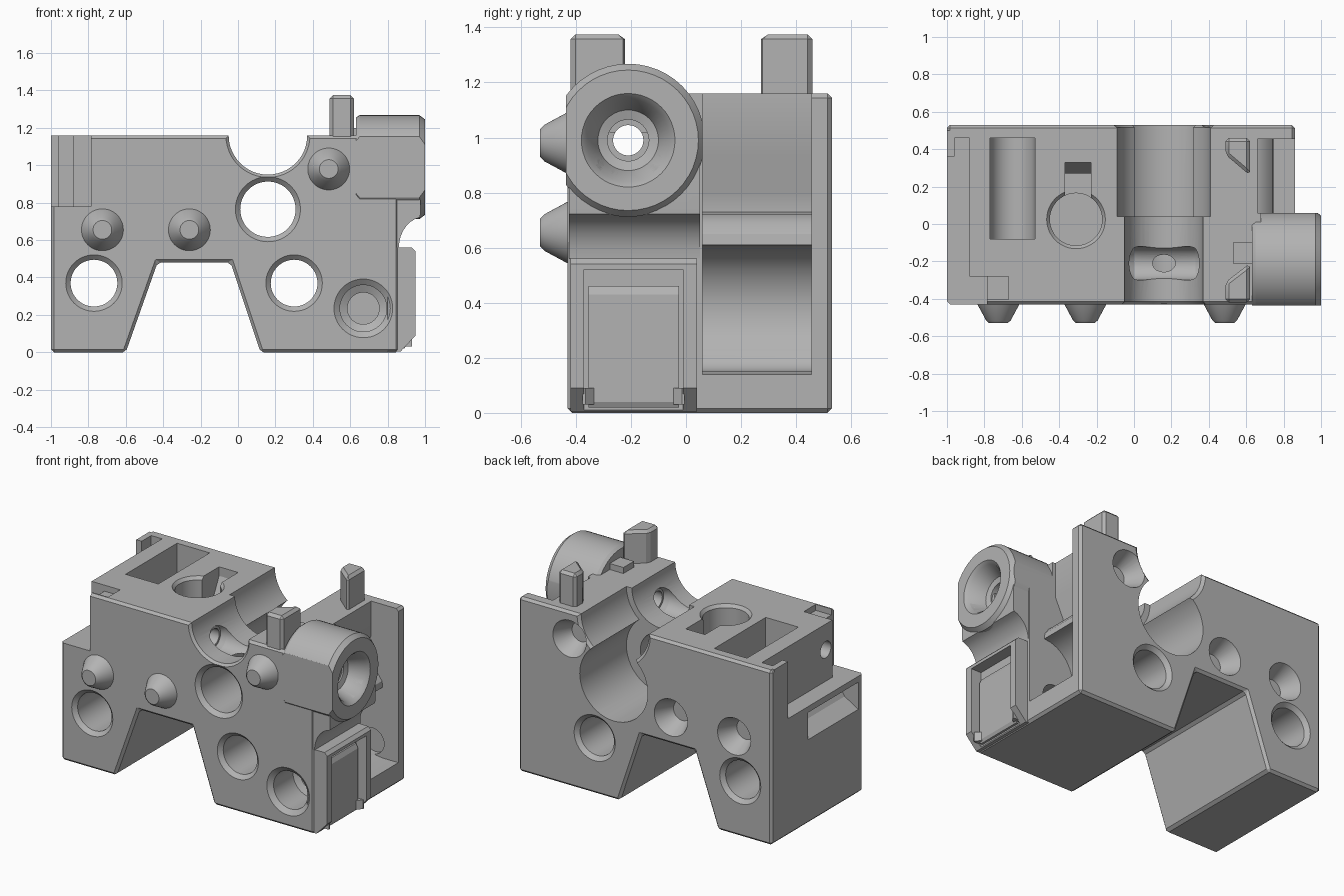
import bpy, bmesh, math

cube = bpy.data.objects.get("Cube")
if cube:
    bpy.data.objects.remove(cube, do_unlink=True)

grey = bpy.data.materials.new("plain_grey")
grey.use_nodes = True
grey.diffuse_color = (0.45, 0.45, 0.45, 1)
grey.node_tree.nodes["Principled BSDF"].inputs["Base Color"].default_value = (0.45, 0.45, 0.45, 1)


def place(p, t, axis):
    u, v = p
    return {"x": (t, u, v), "y": (u, t, v), "z": (u, v, t)}[axis]


def loft(name, axis, rings):
    """Solid through matching outlines placed along an axis."""
    bm = bmesh.new()
    rows = [[bm.verts.new(place(p, t, axis)) for p in pts] for pts, t in rings]
    n = len(rows[0])
    for a, b in zip(rows, rows[1:]):
        for i in range(n):
            bm.faces.new((a[i], a[(i + 1) % n], b[(i + 1) % n], b[i]))
    bm.faces.new(rows[0])
    bm.faces.new(rows[-1])
    bmesh.ops.recalc_face_normals(bm, faces=bm.faces[:])
    mesh = bpy.data.meshes.new(name)
    bm.to_mesh(mesh)
    bm.free()
    mesh.materials.append(grey)
    ob = bpy.data.objects.new(name, mesh)
    bpy.context.collection.objects.link(ob)
    return ob


def prism(name, axis, pts, a, b):
    return loft(name, axis, [(pts, a), (pts, b)])


def box(name, x, y, z):
    return prism(name, "z", [(x[0], y[0]), (x[1], y[0]), (x[1], y[1]), (x[0], y[1])], *z)


def circle(c, r, n=48):
    return [(c[0] + r * math.cos(math.tau * i / n), c[1] + r * math.sin(math.tau * i / n)) for i in range(n)]


def turned(name, axis, c, steps):
    """Round solid from (radius, position) steps."""
    return loft(name, axis, [(circle(c, r), t) for r, t in steps])


def bake(ob):
    dg = bpy.context.evaluated_depsgraph_get()
    mesh = bpy.data.meshes.new_from_object(ob.evaluated_get(dg))
    ob.modifiers.clear()
    ob.data = mesh


def bevel(ob, width):
    m = ob.modifiers.new("edge", "BEVEL")
    m.width, m.segments, m.limit_method = width, 1, "ANGLE"
    bake(ob)


def combine(ob, tools, operation="DIFFERENCE"):
    for tool in tools:
        tool.hide_render = True
        m = ob.modifiers.new("cut", "BOOLEAN")
        m.operation, m.solver, m.object = operation, "EXACT", tool
    bake(ob)
    for tool in tools:
        bpy.data.objects.remove(tool, do_unlink=True)


FRONT, BACK, TOP = -0.43, 0.53, 1.16
BORE = (-0.21, 0.99)

# Main block with the tapered notch underneath
body = prism("body", "y", [(-1, 0), (-0.6, 0), (-0.43, 0.48), (-0.04, 0.48), (0.12, 0),
                           (0.86, 0), (0.86, TOP), (-1, TOP)], FRONT, BACK)
bevel(body, 0.016)
cuts = []

# Through holes with chamfered mouths
for c, r in (((-0.77, 0.37), 0.125), ((0.3, 0.37), 0.125), ((0.16, 0.765), 0.148)):
    w = r + 0.026
    cuts.append(turned("hole_cut", "y", c, [(w, -0.5), (w, FRONT), (r, FRONT + 0.025),
                                            (r, BACK - 0.025), (w, BACK), (w, 0.6)]))

# Stepped channel across the top, wider behind
mid = (0.16, TOP)
cuts.append(turned("channel_cut", "y", mid, [(0.225, -0.5), (0.225, FRONT), (0.21, FRONT + 0.015), (0.21, 0.06)]))
cuts.append(turned("wide_channel_cut", "y", mid, [(0.25, 0.04), (0.25, BACK - 0.015), (0.27, BACK), (0.27, 0.6)]))
cuts.append(turned("rear_bore_cut", "y", (0.16, 0.77), [(0.25, 0.04), (0.25, 0.6)]))

# Cross bore and its enlarged middle
cuts.append(turned("cross_bore_cut", "x", BORE, [(0.055, -1.1), (0.055, 1.1)]))
cuts.append(turned("cross_bore_mouth_cut", "x", BORE, [(0.07, -0.03), (0.09, 0), (0.09, 0.33), (0.07, 0.36)]))

# Rear sockets matching the front pegs
pegs = ((-0.725, 0.655), (-0.26, 0.655), (0.485, 0.98))
for c in pegs:
    cuts.append(turned("socket_cut", "y", c, [(0.065, 0.41), (0.122, BACK), (0.122, 0.6)]))

# Counterbored hole at the lower right of the front
low = (0.67, 0.235)
cuts.append(turned("counterbore_cut", "y", low, [(0.157, -0.5), (0.157, FRONT), (0.125, FRONT + 0.025), (0.125, -0.2),
                                                 (0.085, -0.18), (0.085, 0.49)]))

# Long pocket and keyhole in the top
pocket = [(-0.77, 1.3), (-0.77, 0.9)]
pocket += [(-0.65 - 0.12 * math.cos(a * math.pi / 12), 0.9 - 0.12 * math.sin(a * math.pi / 12)) for a in range(1, 12)]
pocket += [(-0.53, 0.9), (-0.53, 1.3)]
cuts.append(prism("pocket_cut", "y", pocket, -0.08, 0.46))
cuts.append(turned("keyhole_round_cut", "z", (-0.31, 0.025), [(0.14, 0.6), (0.14, TOP - 0.02), (0.157, TOP), (0.157, 1.3)]))
cuts.append(prism("keyhole_slot_cut", "x", [(0.05, 1.3), (0.33, 1.3), (0.33, 1.1), (0.27, 0.98), (0.27, 0.75), (0.05, 0.75)],
                  -0.37, -0.23))

# Stepped shelf on the left end, with the window below it
cuts.append(box("shelf_cut", (-1.1, -0.88), (-0.6, 0.46), (0.78, 1.3)))
cuts.append(box("front_shelf_cut", (-1.1, -0.785), (-0.6, -0.28), (0.78, 1.3)))
cuts.append(box("shallow_step_cut", (-0.9, -0.67), (-0.405, -0.28), (1.12, 1.3)))
cuts.append(prism("window_cut", "y", [(-1.1, 0.53), (-1, 0.56), (-0.9, 0.62), (-0.82, 0.74), (-1.1, 0.74)], -0.38, 0.15))

# Open side bay with its curved inner wall
bay = [(1, 1.3), (0.66, 1.3), (0.66, 0.93), (0.6, 0.8), (0.6, 0.73), (0.66, 0.72), (0.71, 0.69), (0.74, 0.65), (0.745, 0.61)]
bay += [(0.745 - 0.22 * math.sin(a * math.pi / 14), 0.375 + 0.235 * math.cos(a * math.pi / 14)) for a in range(1, 14)]
bay += [(0.745, 0.14), (1, 0.14)]
cuts.append(prism("bay_cut", "y", bay, 0.06, 0.455))
cuts.append(box("shoulder_cut", (0.68, 1), (-0.6, 0.07), (1.02, 1.3)))
combine(body, cuts)

# Upright tab at the left rear corner
box("corner_tab", (-1, -0.96), (0.36, 0.5), (0.78, TOP))

# Round boss on the right, flattened front and rear
boss = turned("boss", "x", BORE, [(0.265, 0.63), (0.278, 0.65), (0.278, 0.97), (0.255, 1)])
combine(boss, [box("boss_trim", (0.5, 1.1), (FRONT - 0.005, 0.06), (0.6, 1.4))], "INTERSECT")
gusset_curve = [(1 - 0.14 * math.sin(a * math.pi / 16), 0.56 + 0.165 * math.cos(a * math.pi / 16)) for a in range(1, 9)]
gusset = prism("boss_gusset", "y", [(0.8, 0.56), (0.8, 0.95), (0.975, 0.95), (0.975, 0.74)] + gusset_curve, FRONT + 0.005, 0.05)
for part in (boss, gusset):
    combine(part, [turned("recess_cut", "x", BORE, [(0.055, 0.6), (0.055, 0.8), (0.075, 0.801), (0.075, 0.87),
                                                    (0.11, 0.88), (0.15, 0.98), (0.17, 1), (0.17, 1.1)])])

# Tapered front pegs
for i, c in enumerate(pegs):
    turned(f"front_peg_{i + 1}", "y", c, [(0.112, FRONT + 0.02), (0.112, FRONT), (0.066, -0.515), (0.05, -0.53)])

# Angled posts on top
for name, y in (("front_post", -0.42), ("rear_post", 0.26)):
    if y < 0:
        pts = [(0.49, y), (0.62, y), (0.62, y + 0.21), (0.49, y + 0.11)]
    else:
        pts = [(0.49, y + 0.11), (0.62, y), (0.62, y + 0.2), (0.49, y + 0.2)]
    bevel(prism(name, "z", pts, 1.1, 1.375), 0.018)
box("top_ledge", (0.53, 0.64), (-0.21, -0.1), (1.1, 1.2))

# Clip frame on the right end, with its recessed panel
clip = prism("clip_frame", "y", [(0.8, 0.005), (0.87, 0.005), (0.95, 0.09), (0.95, 0.54), (0.93, 0.56), (0.8, 0.56)], -0.42, 0.04)
combine(clip, [box("clip_cut", (0.875, 1.1), (-0.37, -0.01), (-0.1, 0.52)),
               turned("clip_hole_cut", "y", low, [(0.125, -0.5), (0.125, -0.2)])])
panel = prism("clip_panel", "y", [(0.86, 0.02), (0.89, 0.02), (0.9, 0.04), (0.9, 0.43), (0.885, 0.46), (0.86, 0.46)], -0.355, -0.025)
for side, y in (("front", -0.365), ("rear", -0.015)):
    s = 1 if y < -0.2 else -1
    prism(f"clip_hook_{side}", "z", [(0.86, y - s * 0.01), (0.93, y - s * 0.01), (0.93, y), (0.9, y + s * 0.03), (0.86, y + s * 0.03)],
          0.03, 0.09)

# Smooth the round surfaces, keep edges crisp
bpy.ops.object.select_all(action="DESELECT")
for ob in bpy.context.scene.objects:
    if ob.type == "MESH" and ob.data.materials and ob.data.materials[0] == grey:
        ob.select_set(True)
bpy.context.view_layer.objects.active = body
bpy.ops.object.shade_smooth_by_angle(angle=math.radians(25))
